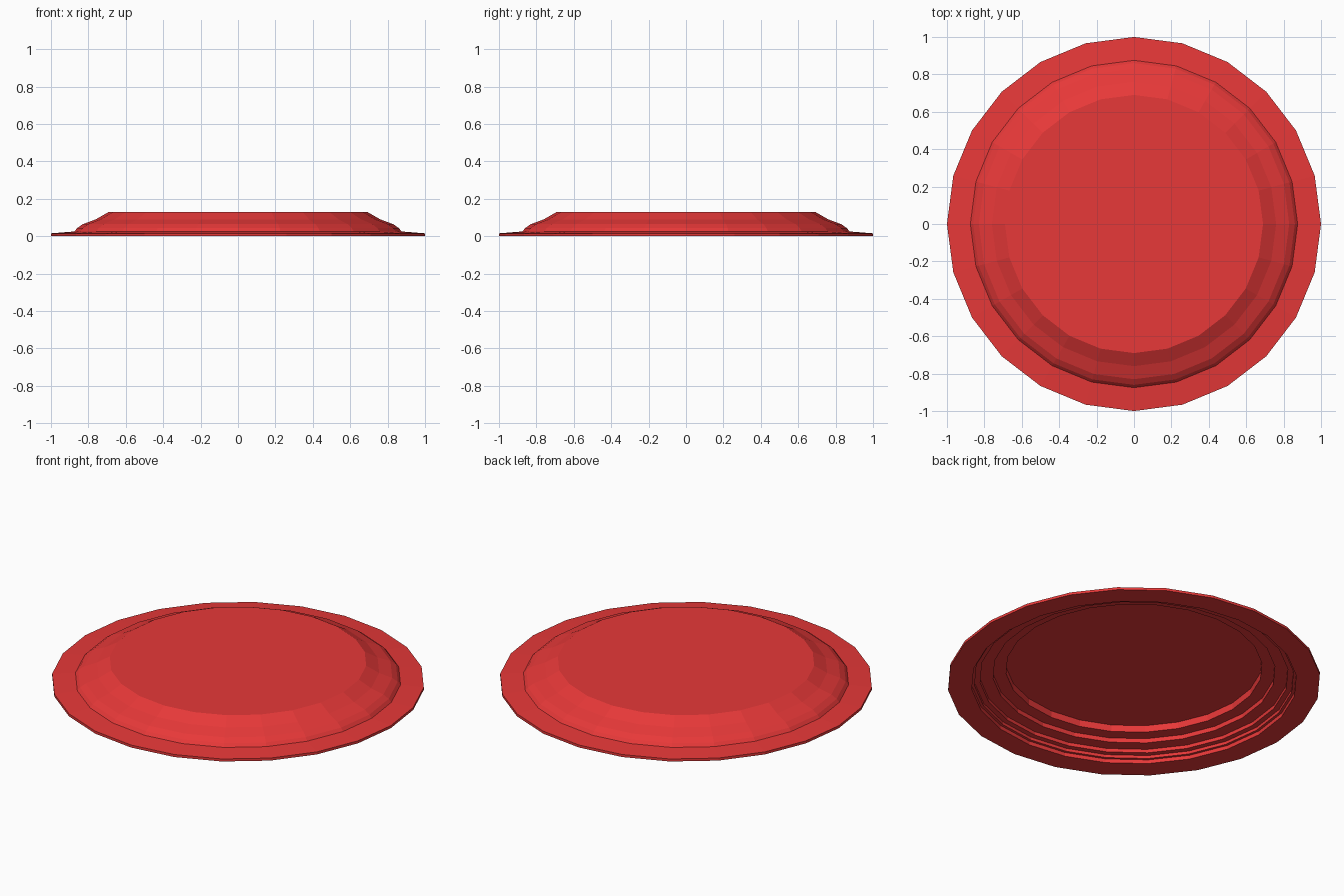
import bpy, bmesh, math

if "Cube" in bpy.data.objects:
    bpy.data.objects.remove(bpy.data.objects["Cube"])

SIDES = 24
GAP = 0.002  # thin skin between the outer surface and the stepped underside

# Outer profile (radius, height), rim to crown
outer = [(1.0, 0.0), (1.0, 0.015), (0.875, 0.025), (0.86, 0.043),
         (0.83, 0.064), (0.76, 0.09), (0.69, 0.13)]

# Stepped hollow underside, crown to rim: vertical walls and flat treads
under = []
for i in range(len(outer) - 1, 1, -1):
    r, z = outer[i]
    z_low = outer[i - 1][1] if i > 2 else 0.0
    under += [(r - GAP, z - GAP), (r - GAP, z_low - (GAP if i > 2 else 0))]

profile = outer + under

bm = bmesh.new()
rings = []
for r, z in profile:
    rings.append([bm.verts.new((r * math.cos(2 * math.pi * k / SIDES),
                                r * math.sin(2 * math.pi * k / SIDES), z))
                  for k in range(SIDES)])

n_out = len(outer)
pairs = [(i, i + 1) for i in range(len(rings) - 1) if i != n_out - 1]
pairs.append((len(rings) - 1, 0))
for a, b in pairs:
    for k in range(SIDES):
        n = (k + 1) % SIDES
        bm.faces.new((rings[a][k], rings[a][n], rings[b][n], rings[b][k]))

# Flat crown and the ceiling of the hollow
bm.faces.new(rings[n_out - 1])
bm.faces.new(rings[n_out][::-1])
bm.normal_update()
bmesh.ops.recalc_face_normals(bm, faces=bm.faces[:])

mesh = bpy.data.meshes.new("domed_disc")
bm.to_mesh(mesh)
bm.free()
disc = bpy.data.objects.new("domed_disc", mesh)
bpy.context.collection.objects.link(disc)

# Red paint
red = bpy.data.materials.new("red")
red.diffuse_color = (0.8, 0.04, 0.04, 1)
red.use_nodes = True
red.node_tree.nodes["Principled BSDF"].inputs["Base Color"].default_value = red.diffuse_color
mesh.materials.append(red)
